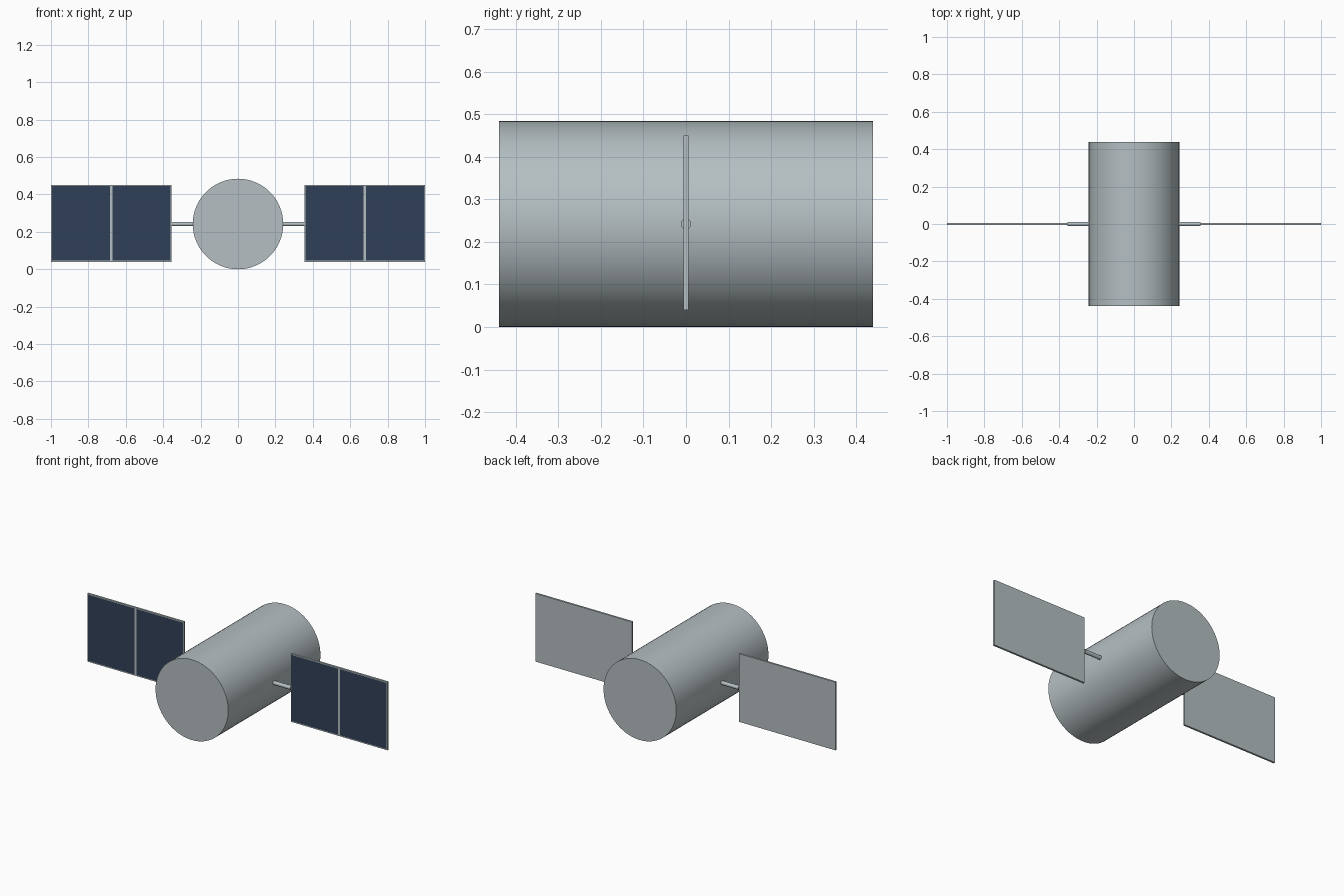
import bpy, bmesh, math
from mathutils import Matrix, Vector

cube = bpy.data.objects.get("Cube")
if cube:
    bpy.data.objects.remove(cube, do_unlink=True)

RADIUS, LENGTH = 0.242, 0.878
PANEL_IN, PANEL_OUT = 0.356, 1.0
PANEL_HEIGHT, PANEL_DEPTH = 0.41, 0.012
FRAME = 0.006


def material(name, color):
    mat = bpy.data.materials.new(name)
    mat.use_nodes = True
    mat.diffuse_color = (*color, 1)
    mat.node_tree.nodes["Principled BSDF"].inputs["Base Color"].default_value = (*color, 1)
    return mat


metal = material("pale grey metal", (0.46, 0.52, 0.54))
cells = material("navy solar cells", (0.03, 0.051, 0.095))


def cylinder(name, radius, length, location, rotation, sides):
    bpy.ops.mesh.primitive_cylinder_add(vertices=sides, radius=radius, depth=length,
                                        location=location, rotation=rotation)
    obj = bpy.context.object
    obj.name = name
    obj.data.materials.append(metal)
    bpy.ops.object.shade_smooth_by_angle(angle=math.radians(35))


def panel(name, side):
    bm = bmesh.new()
    size = (PANEL_OUT - PANEL_IN, PANEL_DEPTH, PANEL_HEIGHT)
    bmesh.ops.create_cube(bm, size=1, matrix=Matrix.Diagonal((*size, 1)))
    # Split the plate in two halves, then inset one cell field in each
    bmesh.ops.bisect_plane(bm, geom=bm.verts[:] + bm.edges[:] + bm.faces[:],
                           plane_co=(0, 0, 0), plane_no=(1, 0, 0))
    bm.normal_update()
    fields = [f for f in bm.faces if f.normal.y < -0.9]
    bmesh.ops.inset_individual(bm, faces=fields, thickness=FRAME, use_even_offset=True)
    for face in fields:
        face.material_index = 1
    mesh = bpy.data.meshes.new(name)
    bm.to_mesh(mesh)
    bm.free()
    mesh.materials.append(metal)
    mesh.materials.append(cells)
    obj = bpy.data.objects.new(name, mesh)
    obj.location = Vector((side * (PANEL_IN + PANEL_OUT) / 2, 0, RADIUS + 0.003))
    bpy.context.collection.objects.link(obj)


# Main drum lying along y
cylinder("body", RADIUS, LENGTH, (0, 0, RADIUS), (math.pi / 2, 0, 0), 64)

# Solar wings on short round arms
for label, side in (("left", 1), ("right", -1)):
    start, end = RADIUS - 0.01, PANEL_IN
    cylinder(label + "_arm", 0.012, end - start, (side * (start + end) / 2, 0, RADIUS),
             (0, math.pi / 2, 0), 24)
    panel(label + "_solar_panel", side)
